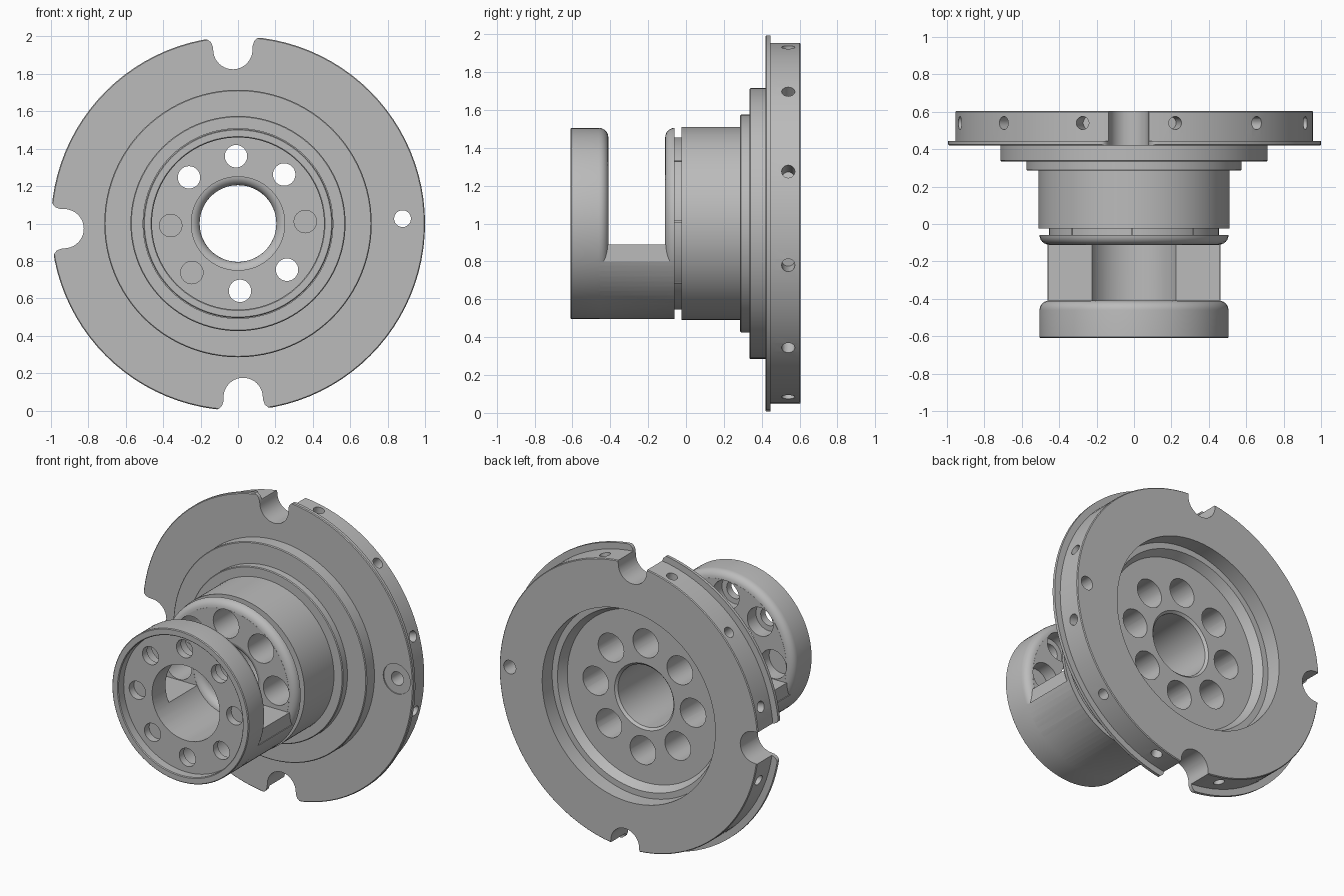
import bpy, bmesh, math
from mathutils import Vector, Matrix

old = bpy.data.objects.get("Cube")
if old:
    bpy.data.objects.remove(old, do_unlink=True)

CENTRE = Vector((0, 0, 1))
TURN = 1.7  # whole hub is turned slightly about its axis, degrees

steel = bpy.data.materials.new("grey steel")
steel.use_nodes = True
GREY = (0.5, 0.5, 0.5, 1)
steel.diffuse_color = GREY
steel.node_tree.nodes["Principled BSDF"].inputs["Base Color"].default_value = GREY


def make(name, bm):
    bmesh.ops.recalc_face_normals(bm, faces=bm.faces[:])
    mesh = bpy.data.meshes.new(name)
    bm.to_mesh(mesh)
    bm.free()
    mesh.materials.append(steel)
    ob = bpy.data.objects.new(name, mesh)
    bpy.context.collection.objects.link(ob)
    return ob


def lathe(name, profile, steps=96):
    """Revolve (y, radius) points about the hub axis."""
    bm = bmesh.new()
    vs = [bm.verts.new((r, y, 1)) for y, r in profile]
    es = [bm.edges.new(p) for p in zip(vs, vs[1:])]
    bmesh.ops.spin(bm, geom=vs + es, cent=CENTRE, axis=(0, 1, 0),
                   angle=math.tau, steps=steps, use_duplicate=False)
    bmesh.ops.remove_doubles(bm, verts=bm.verts[:], dist=1e-5)
    return make(name, bm)


def rod(name, start, end, radius, sides=32):
    a, b = Vector(start), Vector(end)
    turn = (b - a).to_track_quat('Z', 'Y').to_matrix().to_4x4()
    bm = bmesh.new()
    bmesh.ops.create_cone(bm, cap_ends=True, segments=sides, radius1=radius,
                          radius2=radius, depth=(b - a).length,
                          matrix=Matrix.Translation((a + b) / 2) @ turn)
    return make(name, bm)


def box(name, low, high):
    bm = bmesh.new()
    bmesh.ops.create_cube(bm, size=1)
    for v in bm.verts:
        v.co = [l + (c + 0.5) * (h - l) for c, l, h in zip(v.co, low, high)]
    return make(name, bm)


def combine(target, tool, operation='DIFFERENCE'):
    mod = target.modifiers.new("join", 'BOOLEAN')
    mod.operation, mod.object, mod.solver = operation, tool, 'EXACT'
    bpy.context.view_layer.objects.active = target
    bpy.ops.object.modifier_apply(modifier=mod.name)
    bpy.data.objects.remove(tool, do_unlink=True)


def polar(degrees, radius, y):
    a = math.radians(degrees + TURN)
    return (radius * math.cos(a), y, 1 + radius * math.sin(a))


def fillet(cy, cr, size, start, end, n=6):
    """Arc of (y, radius) points."""
    angles = [math.radians(start + (end - start) * i / n) for i in range(n + 1)]
    return [(cy + size * math.cos(a), cr + size * math.sin(a)) for a in angles]


# Turned body: front ring, neck, groove, stepped shoulders, flange, back recess
hub = lathe("flanged_hub", [
    (-0.55, 0), (-0.55, 0.46), (-0.605, 0.46), (-0.61, 0.465), (-0.61, 0.5),
    (-0.605, 0.505), *fillet(-0.46, 0.455, 0.05, 90, 0),
    *fillet(-0.06, 0.455, 0.05, 180, 90), (-0.06, 0.455), (-0.025, 0.455),
    (-0.025, 0.51), (0.285, 0.51), (0.285, 0.57), (0.29, 0.575),
    (0.335, 0.575), (0.335, 0.71), (0.34, 0.715), (0.42, 0.715),
    (0.42, 0.995), (0.425, 1), (0.445, 1), (0.445, 0.957),
    (0.6, 0.957), (0.605, 0.952), (0.605, 0.64), (0.5, 0.64), (0.5, 0.6),
    (0.44, 0.57), (0.44, 0)])
combine(hub, box("slot", (-1, -0.409, 0.89), (1, -0.111, 2)))

# Lower saddle that bridges the slot
saddle = lathe("saddle", [(-0.47, 0), (-0.47, 0.504), (-0.062, 0.504), (-0.062, 0)])
combine(saddle, box("top_cut", (-1, -1, 0.89), (1, 1, 2)))
for side in (-1, 1):
    xs = sorted((side * 0.457, side))
    combine(saddle, box("side_cut", (xs[0], -1, 0.8), (xs[1], 1, 2)))
combine(hub, saddle, 'UNION')

# Central bore with rounded mouths
combine(hub, lathe("bore", [
    (-1, 0), (-1, 0.25), (-0.11, 0.25), *fillet(-0.06, 0.255, 0.05, 180, 270),
    (0.425, 0.205), (0.445, 0.225), (0.7, 0.225), (0.7, 0)], 64))

# Ring of eight stepped bolt holes
for i in range(8):
    a = i * 45
    combine(hub, rod("wide_hole", polar(a, 0.36, -0.5), polar(a, 0.36, 1), 0.095))
    combine(hub, rod("narrow_hole", polar(a, 0.36, -1), polar(a, 0.36, -0.45), 0.06))

# Twelve blind holes around the flange rim
for i in range(12):
    a = 15 + 30 * i
    combine(hub, rod("rim_hole", polar(a, 0.83, 0.54), polar(a, 1.1, 0.54), 0.035, 20))

# Three round-bottomed notches with flared mouths
half = [(0.105 * math.sin(math.pi / 2 * i / 10),
         0.93 - 0.105 * math.cos(math.pi / 2 * i / 10)) for i in range(11)]
half += [(0.107, 0.95), (0.115, 0.972), (0.13, 0.986), (0.16, 0.996), (0.16, 1.1)]
outline = half + [(-t, r) for t, r in reversed(half[1:])]
for a in (90, 180, 270):
    bm = bmesh.new()
    out = Vector(polar(a, 1, 0)) - CENTRE
    across = Vector((-out.z, 0, out.x))
    face = bm.faces.new([bm.verts.new(CENTRE + out * r + across * t + Vector((0, 0.3, 0)))
                         for t, r in outline])
    grown = bmesh.ops.extrude_face_region(bm, geom=[face])
    bmesh.ops.translate(bm, vec=(0, 0.5, 0),
                        verts=[g for g in grown["geom"] if isinstance(g, bmesh.types.BMVert)])
    combine(hub, make("notch", bm))

# Locating hole with a shallow spot face
combine(hub, rod("spot_face", polar(0, 0.88, 0.3), polar(0, 0.88, 0.427), 0.1, 40))
combine(hub, rod("locating_hole", polar(0, 0.88, 0.3), polar(0, 0.88, 0.8), 0.045, 24))

# Smooth shading with sharp machined edges
for other in bpy.context.selected_objects:
    other.select_set(False)
hub.select_set(True)
bpy.context.view_layer.objects.active = hub
bpy.ops.object.shade_smooth_by_angle(angle=math.radians(30))
